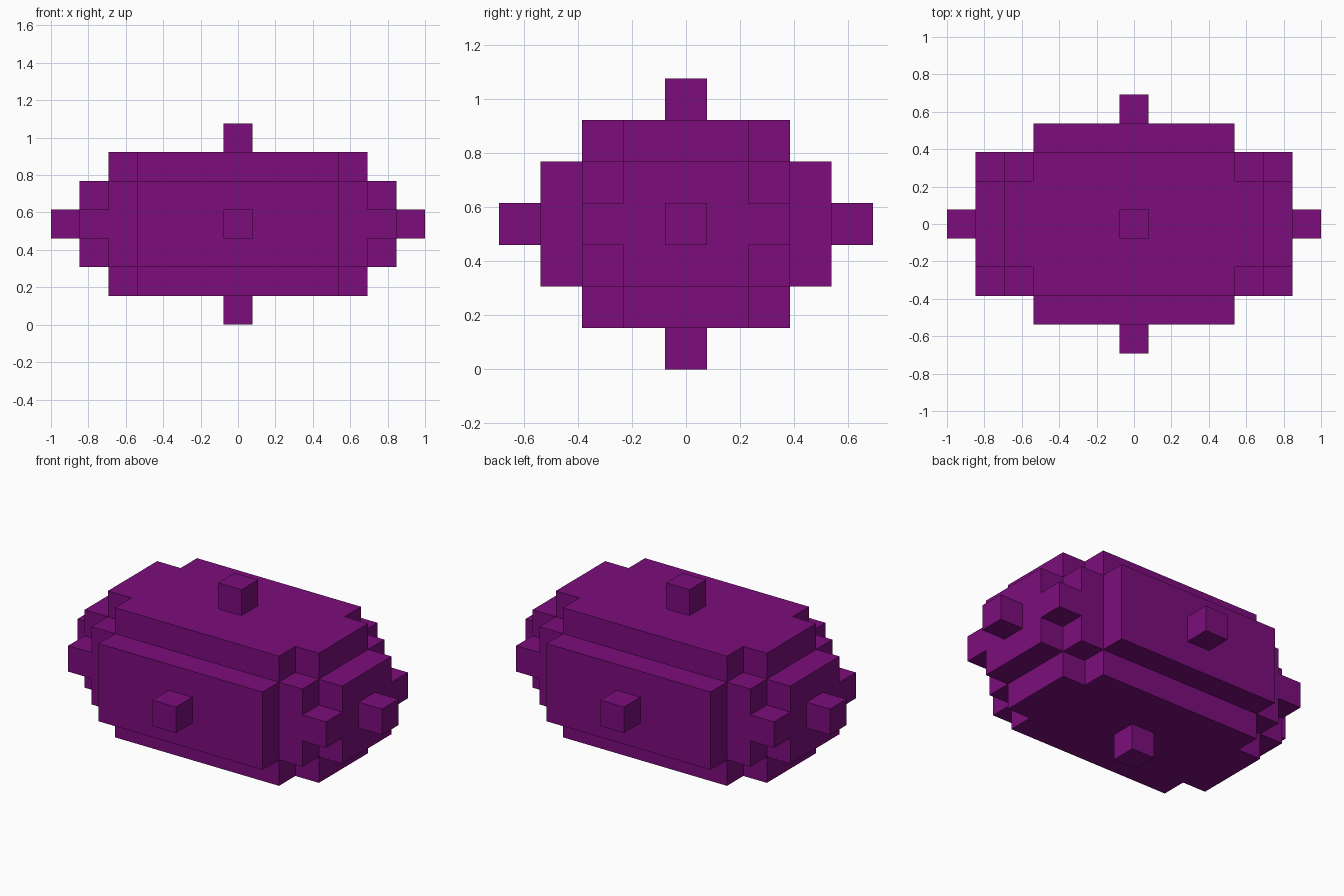
import bpy
import bmesh
from mathutils import Vector

if "Cube" in bpy.data.objects:
    bpy.data.objects.remove(bpy.data.objects["Cube"])

U = 2 / 13                       # edge length of one block
CENTRE = Vector((0, 0, 3.5 * U))

purple = bpy.data.materials.new("purple")
purple.diffuse_color = (0.2, 0.004, 0.2, 1)
purple.use_nodes = True
purple.node_tree.nodes["Principled BSDF"].inputs["Base Color"].default_value = purple.diffuse_color


def in_body(x, y, z):
    """Stepped, rounded block shape, mirrored on all three axes."""
    x, y, z = abs(x), abs(y), abs(z)
    core = x <= 3 and y <= 2 and z <= 2          # main block
    sides = x <= 3 and y <= 3 and z <= 1         # front and back panels
    shoulders = x <= 4 and ((y <= 1 and z <= 2) or (y <= 2 and z <= 1))
    ends = x <= 5 and ((y <= 1 and z <= 1) or (y <= 2 and z == 0))
    return core or sides or shoulders or ends


body = {(x, y, z) for x in range(-5, 6) for y in range(-3, 4)
        for z in range(-2, 3) if in_body(x, y, z)}

# One stud in the middle of each of the six sides
studs = {
    "right_stud": (6, 0, 0), "left_stud": (-6, 0, 0),
    "back_stud": (0, 4, 0), "front_stud": (0, -4, 0),
    "top_stud": (0, 0, 3), "bottom_stud": (0, 0, -3),
}
solid = body | set(studs.values())


def build(name, cells):
    """Make a mesh of the outer block faces, skipping hidden contact faces."""
    bm = bmesh.new()
    for cell in sorted(cells):
        c = Vector(cell)
        for axis in range(3):
            for sign in (-1, 1):
                n = Vector((0, 0, 0))
                n[axis] = sign
                if tuple(int(v) for v in c + n) in solid:
                    continue
                a = Vector((0, 0, 0))
                a[(axis + 1) % 3] = 1
                b = n.cross(a)
                corners = (-a - b, a - b, a + b, b - a)
                bm.faces.new([bm.verts.new((c + (n + k) / 2) * U + CENTRE)
                              for k in corners])
    bmesh.ops.remove_doubles(bm, verts=bm.verts, dist=U * 0.01)
    mesh = bpy.data.meshes.new(name)
    bm.to_mesh(mesh)
    bm.free()
    mesh.materials.append(purple)
    bpy.context.collection.objects.link(bpy.data.objects.new(name, mesh))


build("body", body)
for stud_name, stud_cell in studs.items():
    build(stud_name, {stud_cell})
